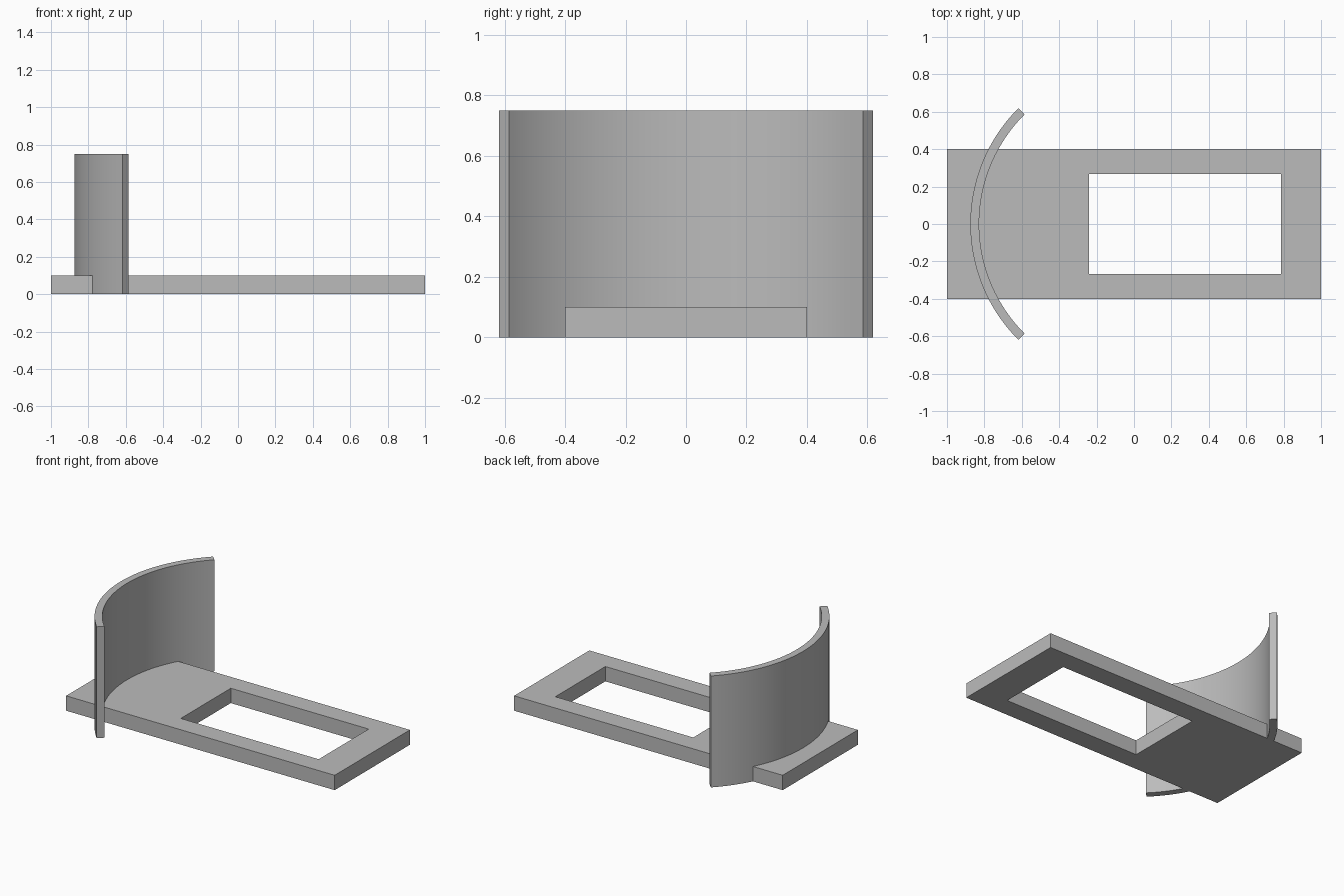
import bpy, bmesh
from math import cos, sin, radians

cube = bpy.data.objects.get("Cube")
if cube:
    bpy.data.objects.remove(cube, do_unlink=True)

grey = bpy.data.materials.new("plain grey")
grey.use_nodes = True
colour = (0.5, 0.5, 0.5, 1)
grey.diffuse_color = colour
grey.node_tree.nodes["Principled BSDF"].inputs["Base Color"].default_value = colour


def extrude_strip(name, outer, inner, height, closed):
    """Fill the band between two matching outlines and raise it to a height."""
    bm = bmesh.new()
    a = [bm.verts.new((x, y, 0)) for x, y in outer]
    b = [bm.verts.new((x, y, 0)) for x, y in inner]
    n = len(a)
    for i in range(n if closed else n - 1):
        j = (i + 1) % n
        bm.faces.new((a[i], a[j], b[j], b[i]))
    raised = bmesh.ops.extrude_face_region(bm, geom=bm.faces[:])["geom"]
    top = [v for v in raised if isinstance(v, bmesh.types.BMVert)]
    bmesh.ops.translate(bm, verts=top, vec=(0, 0, height))
    bmesh.ops.recalc_face_normals(bm, faces=bm.faces[:])
    mesh = bpy.data.meshes.new(name)
    bm.to_mesh(mesh)
    bm.free()
    mesh.materials.append(grey)
    obj = bpy.data.objects.new(name, mesh)
    bpy.context.collection.objects.link(obj)
    return obj


def rectangle(x0, x1, y):
    return [(x0, -y), (x1, -y), (x1, y), (x0, y)]


def arc(radius, steps=48):
    angles = [radians(135 + 90 * i / steps) for i in range(steps + 1)]
    return [(radius * cos(t), radius * sin(t)) for t in angles]


# Flat base with a rectangular opening
extrude_strip("base_plate", rectangle(-1, 1, 0.4),
              rectangle(-0.24, 0.787, 0.266), 0.1, True)

# Quarter-circle upright wall
wall = extrude_strip("curved_wall", arc(0.875), arc(0.828), 0.75, False)
bpy.ops.object.select_all(action="DESELECT")
wall.select_set(True)
bpy.context.view_layer.objects.active = wall
bpy.ops.object.shade_smooth_by_angle(angle=radians(30))
